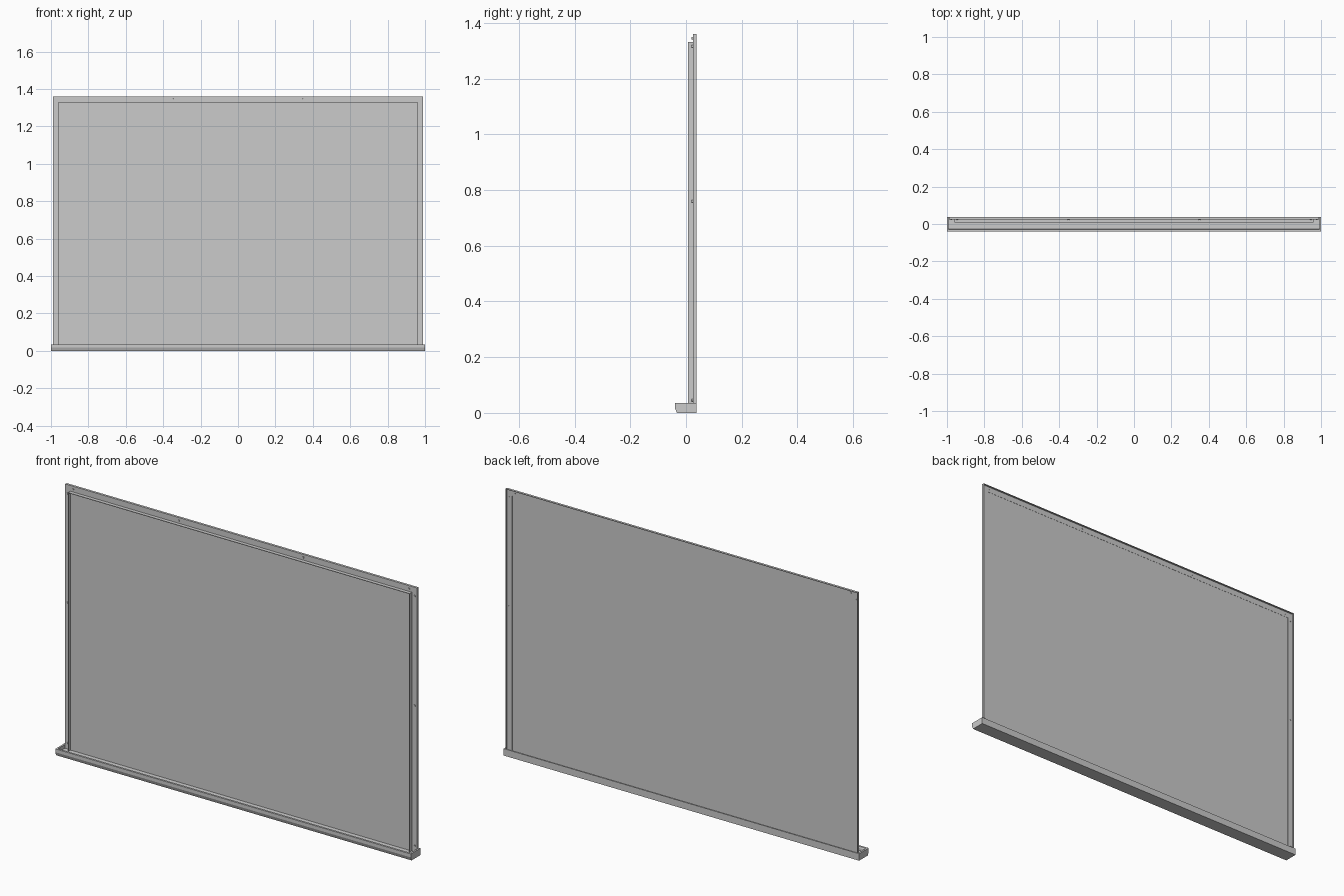
import bpy, bmesh, math
from mathutils import Matrix

if "Cube" in bpy.data.objects:
    bpy.data.objects.remove(bpy.data.objects["Cube"])


def finish(bm, name):
    bmesh.ops.recalc_face_normals(bm, faces=bm.faces)
    me = bpy.data.meshes.new(name)
    bm.to_mesh(me)
    bm.free()
    ob = bpy.data.objects.new(name, me)
    bpy.context.collection.objects.link(ob)
    return ob


def loft(name, rings):
    """Skin a list of matching closed rings and cap both ends."""
    bm = bmesh.new()
    vs = [[bm.verts.new(p) for p in r] for r in rings]
    n = len(vs[0])
    for a, b in zip(vs, vs[1:]):
        for i in range(n):
            j = (i + 1) % n
            bm.faces.new((a[i], a[j], b[j], b[i]))
    bm.faces.new(vs[0])
    bm.faces.new(vs[-1])
    return finish(bm, name)


def extrude_x(name, profile, x0, x1):
    return loft(name, [[(x, y, z) for y, z in profile] for x in (x0, x1)])


# Frame: stepped thin profile (outward offset, y) mitred round three sides
W, H, FOOT = 0.958, 1.328, 0.016
step = [(0.032, 0.037), (0.032, 0.025), (0.003, 0.025), (0.003, 0.007),
        (0, 0.007), (0, 0.028), (0.029, 0.028), (0.029, 0.037)]
loft("frame", [
    [(-W - o, y, FOOT) for o, y in step],
    [(-W - o, y, H + o) for o, y in step],
    [(W + o, y, H + o) for o, y in step],
    [(W + o, y, FOOT) for o, y in step],
])

# Flat board held inside the frame
extrude_x("board", [(0.023, FOOT), (0.027, FOOT), (0.027, H), (0.023, H)], -W, W)

# Tray: trough section with a chamfered front, closed by end caps
trough = [(0.037, 0), (0.037, 0.035), (0.033, 0.035), (0.033, 0.016),
          (-0.027, 0.016), (-0.027, 0.028), (-0.030, 0.035), (-0.040, 0.035),
          (-0.040, 0.018), (-0.033, 0.0)]
extrude_x("tray", trough, -0.992, 0.992)
cap = [(0.037, 0), (0.037, 0.035), (-0.040, 0.035), (-0.040, 0.018), (-0.033, 0)]
for s, side in ((-1, "left"), (1, "right")):
    extrude_x("tray_end_" + side, cap, s * 0.991, s * 1.0)

# Screws through the frame flange
spots = [(s * 0.977, z) for s in (-1, 1) for z in (0.046, 0.76, 1.316)]
spots += [(s * x, 1.345) for s in (-1, 1) for x in (0.35, 0.945)]
bm = bmesh.new()
for x, z in spots:
    m = Matrix.Translation((x, 0.025, z)) @ Matrix.Rotation(math.pi / 2, 4, 'X')
    bmesh.ops.create_cone(bm, cap_ends=True, segments=12, radius1=0.005,
                          radius2=0.0045, depth=0.009, matrix=m)
finish(bm, "screws")
